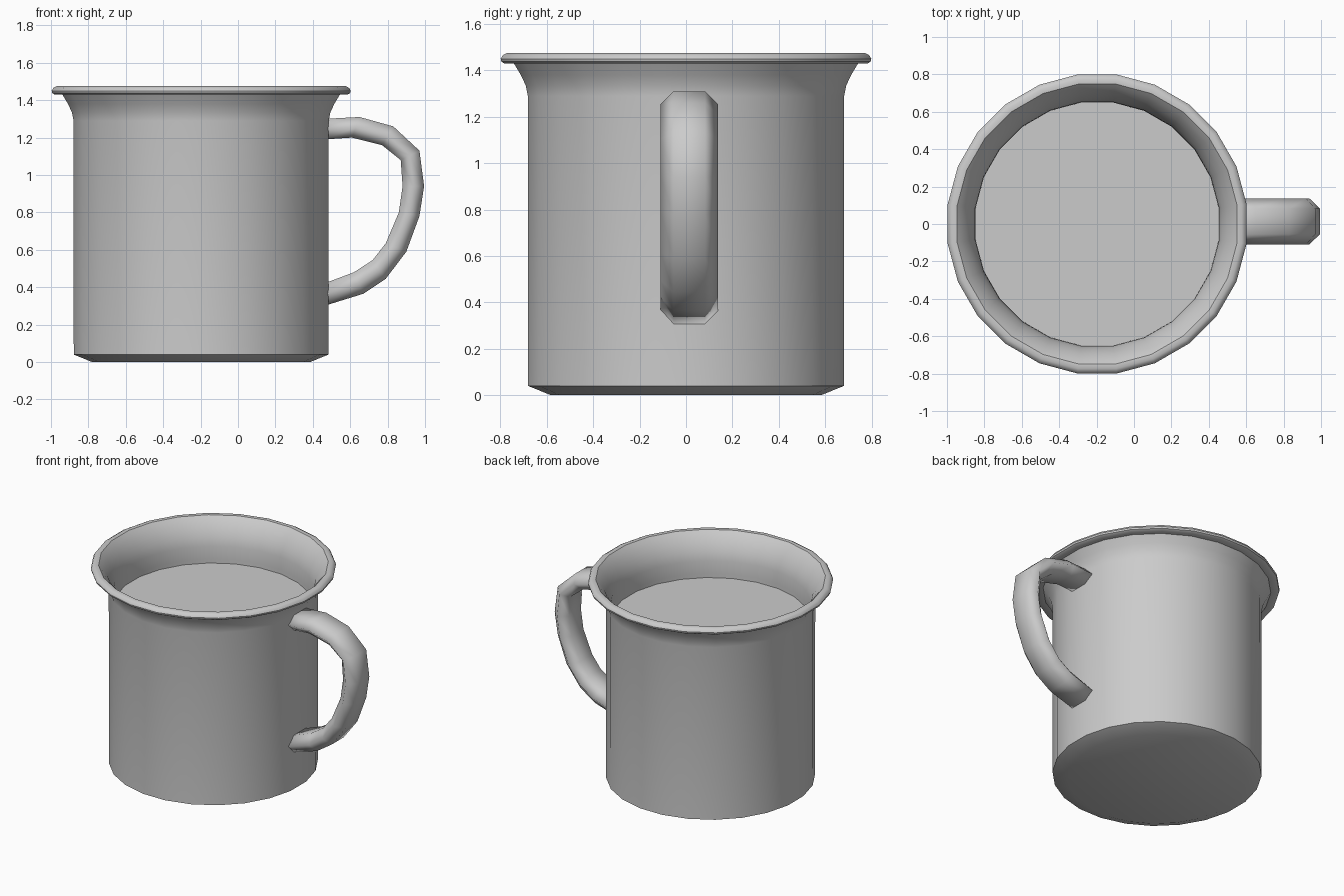
import bpy, math

if "Cube" in bpy.data.objects:
    bpy.data.objects.remove(bpy.data.objects["Cube"])

CX = -0.197      # mug axis
SIDES = 24


def make_object(name, verts, faces, angle=None):
    mesh = bpy.data.meshes.new(name)
    mesh.from_pydata(verts, [], faces)
    mesh.update()
    obj = bpy.data.objects.new(name, mesh)
    bpy.context.collection.objects.link(obj)
    bpy.ops.object.select_all(action='DESELECT')
    obj.select_set(True)
    bpy.context.view_layer.objects.active = obj
    if angle is None:
        bpy.ops.object.shade_smooth()
    else:
        bpy.ops.object.shade_smooth_by_angle(angle=math.radians(angle))
    return obj


def ring(r, z):
    step = math.tau / SIDES
    return [(CX + r * math.cos((i + 0.5) * step), r * math.sin((i + 0.5) * step), z)
            for i in range(SIDES)]


def skin(count, n):
    """Quads joining consecutive rings, with a cap on both ends."""
    faces = []
    for j in range(count - 1):
        for i in range(n):
            k = (i + 1) % n
            faces.append((j * n + i, j * n + k, (j + 1) * n + k, (j + 1) * n + i))
    faces.append(tuple(reversed(range(n))))
    faces.append(tuple(range((count - 1) * n, count * n)))
    return faces


# Cup: outside wall, rolled rim, inside wall and floor
profile = [(0.588, 0.0), (0.687, 0.04), (0.688, 1.29), (0.697, 1.335), (0.718, 1.38),
           (0.748, 1.43), (0.79, 1.43), (0.803, 1.438), (0.806, 1.45), (0.798, 1.465),
           (0.78, 1.475), (0.755, 1.473), (0.732, 1.45), (0.70, 1.405), (0.673, 1.35),
           (0.658, 1.29), (0.655, 1.20), (0.655, 0.07)]
verts = [v for r, z in profile for v in ring(r, z)]
make_object("cup", verts, skin(len(profile), SIDES), 40)

# Drink surface
make_object("drink", ring(0.66, 1.17), [tuple(range(SIDES))], 30)

# Handle: hexagonal strap between an outer and an inner path (x, z)
outer = [(0.46, 1.30), (0.65, 1.31), (0.83, 1.26), (0.97, 1.13), (0.995, 0.94),
         (0.97, 0.78), (0.90, 0.59), (0.79, 0.445), (0.67, 0.365), (0.46, 0.30)]
inner = [(0.46, 1.19), (0.61, 1.20), (0.77, 1.16), (0.87, 1.08), (0.88, 0.94),
         (0.86, 0.80), (0.79, 0.635), (0.72, 0.545), (0.62, 0.48), (0.46, 0.42)]
CY, FLAT, WIDE = 0.014, 0.068, 0.123
verts = []
for (ox, oz), (ix, iz) in zip(outer, inner):
    mx, mz = (ox + ix) / 2, (oz + iz) / 2
    verts += [(ox, CY - FLAT, oz), (ox, CY + FLAT, oz), (mx, CY + WIDE, mz),
              (ix, CY + FLAT, iz), (ix, CY - FLAT, iz), (mx, CY - WIDE, mz)]
handle = make_object("handle", verts, skin(len(outer), 6))

# Consistent outward normals on the handle
bpy.ops.object.mode_set(mode='EDIT')
bpy.ops.mesh.select_all(action='SELECT')
bpy.ops.mesh.normals_make_consistent(inside=False)
bpy.ops.object.mode_set(mode='OBJECT')
